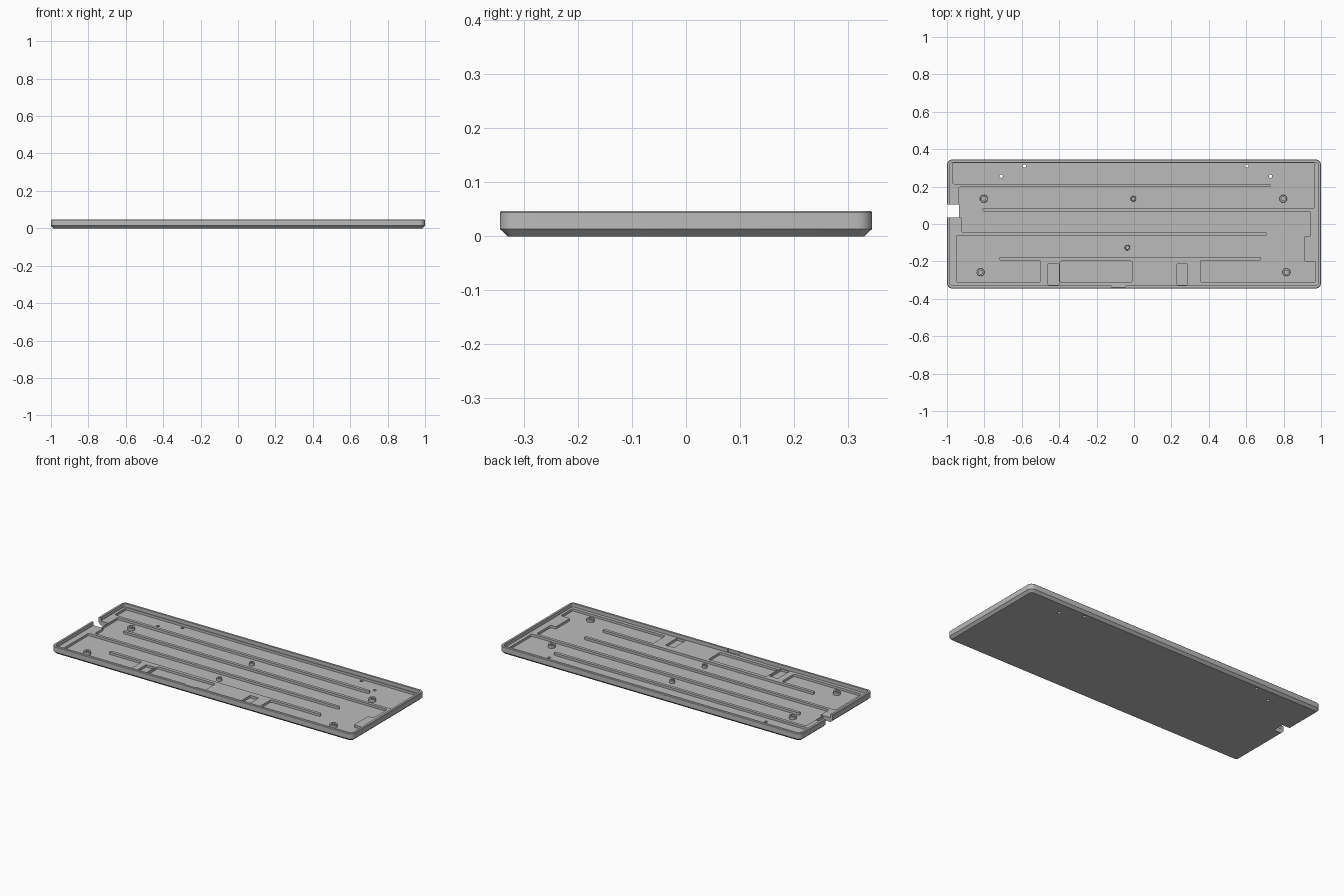
import bpy, bmesh, math
from mathutils import Vector

if "Cube" in bpy.data.objects:
    bpy.data.objects.remove(bpy.data.objects["Cube"])

FLOOR, LEDGE, TOP = 0.012, 0.026, 0.047
HX, HY = 1.0, 0.345

grey = bpy.data.materials.new("case grey")
grey.diffuse_color = (0.5, 0.5, 0.5, 1)
grey.use_nodes = True
grey.node_tree.nodes["Principled BSDF"].inputs["Base Color"].default_value = grey.diffuse_color


def make_object(name, bm):
    bmesh.ops.recalc_face_normals(bm, faces=bm.faces[:])
    mesh = bpy.data.meshes.new(name)
    bm.to_mesh(mesh)
    bm.free()
    mesh.materials.append(grey)
    ob = bpy.data.objects.new(name, mesh)
    bpy.context.collection.objects.link(ob)
    return ob


def loft(name, rings):
    """Skin closed loops of (x, y, z) points and cap both ends."""
    bm = bmesh.new()
    loops = [[bm.verts.new(p) for p in ring] for ring in rings]
    n = len(loops[0])
    for a, b in zip(loops, loops[1:]):
        for i in range(n):
            j = (i + 1) % n
            bm.faces.new((a[i], a[j], b[j], b[i]))
    bm.faces.new(loops[0])
    bm.faces.new(loops[-1])
    return make_object(name, bm)


def rounded_rect(inset, z, radius=0.03, steps=6):
    r = max(radius - inset, 0.006)
    pts = []
    for k, (sx, sy) in enumerate(((1, 1), (-1, 1), (-1, -1), (1, -1))):
        for i in range(steps + 1):
            a = math.pi / 2 * (k + i / steps)
            pts.append((sx * (HX - inset - r) + r * math.cos(a),
                        sy * (HY - inset - r) + r * math.sin(a), z))
    return pts


def fillet(points, r, steps=4):
    """Round every corner of a 2D outline."""
    out = []
    n = len(points)
    for i in range(n):
        p = Vector(points[i])
        a, b = Vector(points[i - 1]) - p, Vector(points[(i + 1) % n]) - p
        d = min(r, a.length * 0.45, b.length * 0.45)
        s, e = p + a.normalized() * d, p + b.normalized() * d
        for k in range(steps + 1):
            t = k / steps
            out.append(s * (1 - t) ** 2 + p * 2 * t * (1 - t) + e * t * t)
    return out


def cut(target, outline, z0, z1=0.1, r=0.008):
    pts = fillet(outline, r) if r else outline
    tool = loft("cutter", [[(p[0], p[1], z) for p in pts] for z in (z0, z1)])
    tool.hide_render = True
    mod = target.modifiers.new("cut", 'BOOLEAN')
    mod.operation, mod.solver, mod.object = 'DIFFERENCE', 'EXACT', tool
    bpy.context.view_layer.objects.active = target
    bpy.ops.object.modifier_apply(modifier=mod.name)
    bpy.data.objects.remove(tool)


def box(x0, x1, y0, y1):
    return [(x0, y0), (x1, y0), (x1, y1), (x0, y1)]


def circle(x, y, r, n=20):
    return [(x + r * math.cos(2 * math.pi * i / n),
             y + r * math.sin(2 * math.pi * i / n)) for i in range(n)]


def smooth(ob):
    bpy.ops.object.select_all(action='DESELECT')
    ob.select_set(True)
    bpy.context.view_layer.objects.active = ob
    bpy.ops.object.shade_smooth_by_angle(angle=math.radians(30))


# Tray shell: chamfered underside, thin rim, inner ledge
tray = loft("tray", [rounded_rect(i, z) for i, z in (
    (0.015, 0), (0, 0.014), (0, TOP - 0.003), (0.003, TOP),
    (0.015, TOP), (0.015, LEDGE))])

# Winding floor recess that leaves the long ribs and stepped ledge standing
cut(tray, [
    (-.97, .326), (-.97, .215), (.73, .215), (.73, .197), (-.935, .197),
    (-.935, .035), (-.92, .035), (-.92, -.045), (.71, -.045), (.71, -.062),
    (-.95, -.062), (-.95, -.31), (-.5, -.31), (-.5, -.195), (-.72, -.195),
    (-.72, -.177), (.68, -.177), (.68, -.195), (.355, -.195), (.355, -.31),
    (.97, -.31), (.97, -.2), (.91, -.2), (.91, -.066), (.945, -.066),
    (.945, .067), (-.81, .067), (-.81, .085), (.965, .085), (.965, .326)], FLOOR)

# Front pocket and the two narrow slots
cut(tray, box(-.395, -.01, -.31, -.199), FLOOR)
cut(tray, box(-.46, -.402, -.325, -.214), FLOOR, r=0.004)
cut(tray, box(.23, .287, -.325, -.214), FLOOR, r=0.004)

# Small finger notch inside the front rim
cut(tray, box(-.12, -.045, -.337, -.32), LEDGE + 0.002, r=0.004)

# Cable opening through the left side
cut(tray, box(-1.1, -.936, .036, .105), -0.1, r=0)

# Through holes near the back
for x, y in ((-.71, .255), (-.585, .31), (.603, .31), (.73, .255)):
    cut(tray, circle(x, y, 0.009), -0.1, r=0)
smooth(tray)

# Screw bosses with blind holes
bosses = [(-.803, .135, .021), (.798, .135, .021), (-.82, -.258, .021),
          (.815, -.258, .021), (-.003, .135, .015), (-.035, -.126, .015)]
for i, (x, y, r) in enumerate(bosses):
    profile = [(r, FLOOR - 0.002), (r, 0.028), (r - 0.002, 0.03),
               (r * 0.5, 0.03), (r * 0.5, FLOOR + 0.002)]
    smooth(loft(f"screw_boss_{i + 1}",
                [[(*p, z) for p in circle(x, y, rad, 24)] for rad, z in profile]))
